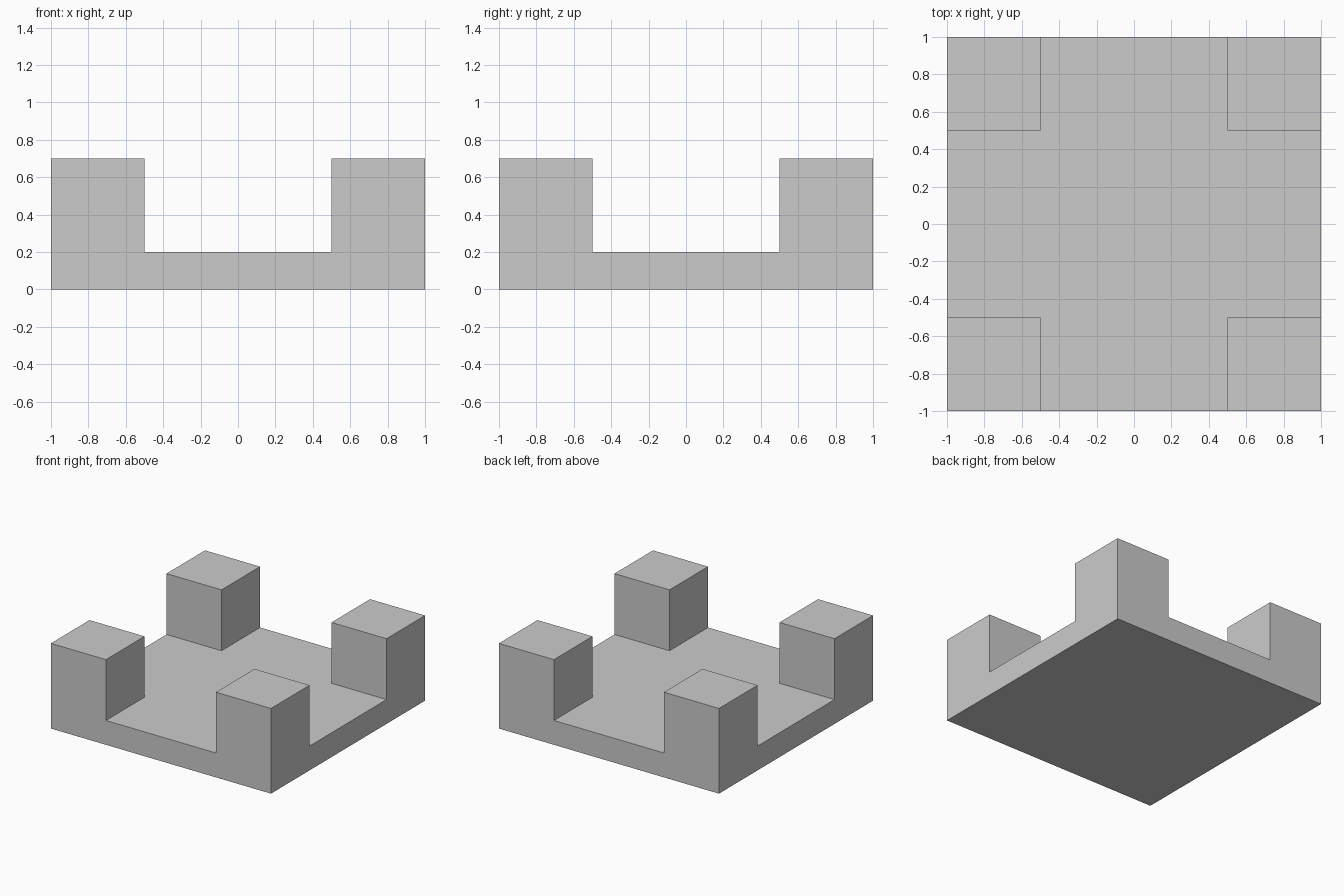
import bpy
import bmesh
import math

if "Cube" in bpy.data.objects:
    bpy.data.objects.remove(bpy.data.objects["Cube"])

BASE_HEIGHT = 0.2
POST_HEIGHT = 0.5


def raise_verts(bm, verts, height):
    bmesh.ops.translate(bm, verts=verts, vec=(0, 0, height))


bm = bmesh.new()

# Square base slab, divided so each corner cell is 0.5 wide
bmesh.ops.create_grid(bm, x_segments=4, y_segments=4, size=1)
result = bmesh.ops.extrude_face_region(bm, geom=bm.faces[:], use_keep_orig=True)
raise_verts(bm, [g for g in result["geom"] if isinstance(g, bmesh.types.BMVert)], BASE_HEIGHT)
bmesh.ops.recalc_face_normals(bm, faces=bm.faces[:])

# Four corner posts pulled up from the corner cells
corners = []
for face in bm.faces:
    c = face.calc_center_median()
    if c.z > BASE_HEIGHT - 0.01 and abs(c.x) > 0.5 and abs(c.y) > 0.5:
        corners.append(face)
posts = bmesh.ops.extrude_discrete_faces(bm, faces=corners)["faces"]
raise_verts(bm, list({v for f in posts for v in f.verts}), POST_HEIGHT)

# Merge flat neighbouring faces so each side is one clean surface
bmesh.ops.recalc_face_normals(bm, faces=bm.faces[:])
bmesh.ops.dissolve_limit(bm, angle_limit=math.radians(1), verts=bm.verts[:], edges=bm.edges[:])

mesh = bpy.data.meshes.new("base_with_corner_posts")
bm.to_mesh(mesh)
bm.free()
bpy.context.collection.objects.link(bpy.data.objects.new("base_with_corner_posts", mesh))
